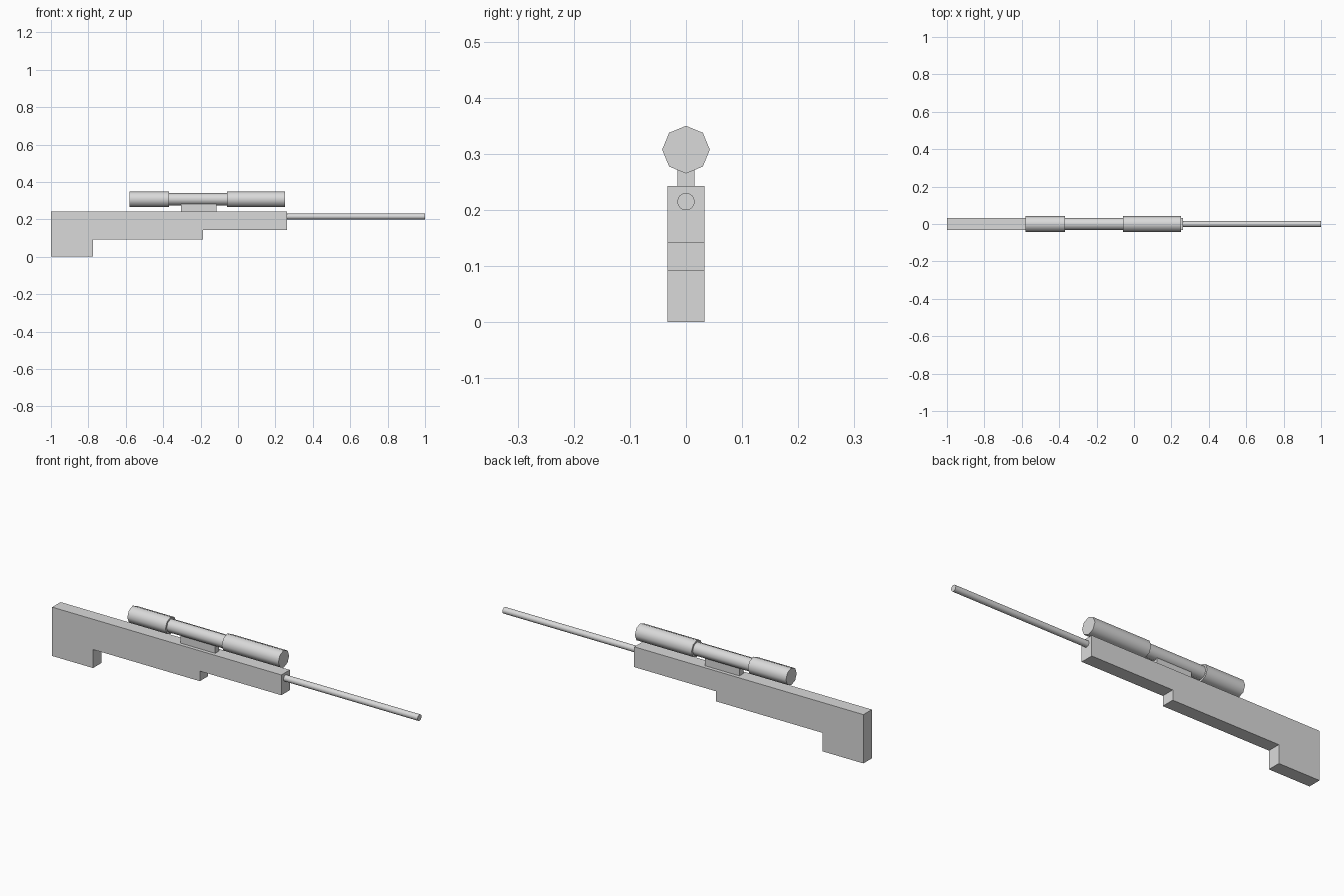
import bpy
import bmesh
import math
from mathutils import Matrix

cube = bpy.data.objects.get("Cube")
if cube:
    bpy.data.objects.remove(cube, do_unlink=True)

grey = bpy.data.materials.new("light grey")
grey.use_nodes = True
colour = (0.7, 0.7, 0.7, 1)
grey.diffuse_color = colour
grey.node_tree.nodes["Principled BSDF"].inputs["Base Color"].default_value = colour


def finish(name, bm, smooth=False):
    bmesh.ops.recalc_face_normals(bm, faces=bm.faces)
    mesh = bpy.data.meshes.new(name)
    bm.to_mesh(mesh)
    bm.free()
    mesh.materials.append(grey)
    obj = bpy.data.objects.new(name, mesh)
    bpy.context.collection.objects.link(obj)
    if smooth:
        bpy.ops.object.select_all(action='DESELECT')
        obj.select_set(True)
        bpy.context.view_layer.objects.active = obj
        bpy.ops.object.shade_smooth_by_angle(angle=math.radians(50))
    return obj


def slab(name, outline, half_width):
    """Extrude an x-z outline across y."""
    bm = bmesh.new()
    face = bm.faces.new([bm.verts.new((x, -half_width, z)) for x, z in outline])
    out = bmesh.ops.extrude_face_region(bm, geom=[face])
    verts = [v for v in out["geom"] if isinstance(v, bmesh.types.BMVert)]
    bmesh.ops.translate(bm, verts=verts, vec=(0, 2 * half_width, 0))
    finish(name, bm)


def rod(name, x0, x1, z, radius, sides):
    """Capped cylinder along x with a corner pointing up."""
    bm = bmesh.new()
    place = Matrix.Translation(((x0 + x1) / 2, 0, z)) @ Matrix.Rotation(math.pi / 2, 4, 'Y')
    bmesh.ops.create_cone(bm, cap_ends=True, segments=sides, radius1=radius,
                          radius2=radius, depth=x1 - x0, matrix=place)
    finish(name, bm, smooth=True)


# Stepped body with the butt at the rear
slab("stock_body", [(-1, 0), (-0.775, 0), (-0.775, 0.092), (-0.187, 0.092),
                    (-0.187, 0.142), (0.262, 0.142), (0.262, 0.243), (-1, 0.243)], 0.033)

# Barrel
rod("barrel", 0.25, 1, 0.215, 0.0155, 16)

# Sight mount, tube and the two wider ends
slab("sight_mount", [(-0.305, 0.24), (-0.115, 0.24), (-0.115, 0.285), (-0.305, 0.285)], 0.015)
axis = 0.3075
rod("sight_tube", -0.38, -0.05, axis, 0.033, 8)
rod("sight_rear", -0.58, -0.37, axis, 0.0425, 8)
rod("sight_front", -0.06, 0.252, axis, 0.0425, 8)
